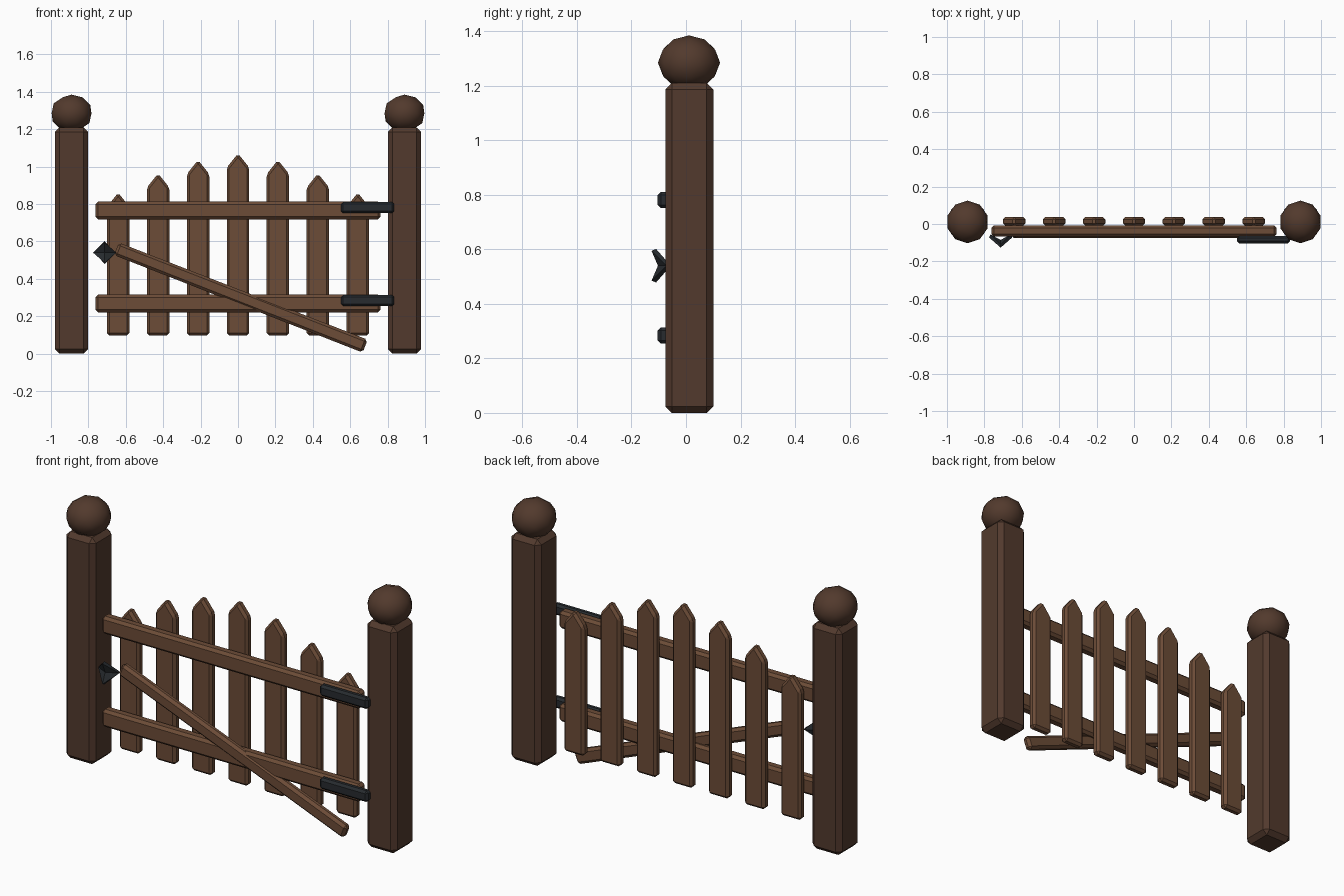
import bpy, bmesh, math
from mathutils import Vector

if "Cube" in bpy.data.objects:
    bpy.data.objects.remove(bpy.data.objects["Cube"])


def material(name, rgb):
    m = bpy.data.materials.new(name)
    m.diffuse_color = (*rgb, 1)
    m.use_nodes = True
    m.node_tree.nodes["Principled BSDF"].inputs["Base Color"].default_value = m.diffuse_color
    return m


DARK = material("dark_wood", (0.085, 0.042, 0.026))
WOOD = material("wood", (0.15, 0.072, 0.038))
IRON = material("iron", (0.02, 0.024, 0.028))


def finish(name, bm, mat):
    bmesh.ops.recalc_face_normals(bm, faces=bm.faces)
    me = bpy.data.meshes.new(name)
    bm.to_mesh(me)
    bm.free()
    me.materials.append(mat)
    ob = bpy.data.objects.new(name, me)
    bpy.context.collection.objects.link(ob)
    return ob


def board(name, outline, y0, y1, bevel, mat):
    """Extrude an x-z outline from y0 to y1 and chamfer its edges."""
    bm = bmesh.new()
    front = [bm.verts.new((x, y0, z)) for x, z in outline]
    back = [bm.verts.new((x, y1, z)) for x, z in outline]
    bm.faces.new(front)
    bm.faces.new(back[::-1])
    n = len(outline)
    for i in range(n):
        j = (i + 1) % n
        bm.faces.new((front[i], back[i], back[j], front[j]))
    ob = finish(name, bm, mat)
    mod = ob.modifiers.new("chamfer", "BEVEL")
    mod.width = bevel
    mod.segments = 1
    mod.limit_method = "ANGLE"
    mod.angle_limit = math.radians(30)
    return ob


def rect(x0, x1, z0, z1):
    return [(x0, z0), (x1, z0), (x1, z1), (x0, z1)]


# posts with ball caps
for side, s in (("left", -1), ("right", 1)):
    cx = 0.89 * s
    board(side + "_post", rect(cx - 0.088, cx + 0.088, 0, 1.21),
          -0.076, 0.1, 0.024, DARK)
    bm = bmesh.new()
    bmesh.ops.create_icosphere(bm, subdivisions=2, radius=1)
    for v in bm.verts:
        v.co = Vector((cx + v.co.x * 0.112, 0.011 + v.co.y * 0.114,
                       1.285 + v.co.z * 0.1))
    for f in bm.faces:
        f.smooth = True
    finish(side + "_post_ball", bm, DARK)

# pointed pickets, tallest in the middle
tops = [1.07, 1.035, 0.963, 0.86]
for i in range(-3, 4):
    x, top = i * 0.2135, tops[abs(i)]
    w = 0.06
    board(f"picket_{i + 4}",
          [(x - w, 0.097), (x + w, 0.097), (x + w, top - 0.075),
           (x, top), (x - w, top - 0.075)], -0.009, 0.038, 0.013, WOOD)

# horizontal rails and strap hinges
for name, z in (("upper", 0.765), ("lower", 0.268)):
    board(name + "_rail", rect(-0.763, 0.763, z - 0.047, z + 0.047),
          -0.067, -0.008, 0.014, WOOD)
    board(name + "_hinge", rect(0.55, 0.835, z - 0.014, z + 0.046),
          -0.104, -0.064, 0.012, IRON)

# diagonal brace
a, b = Vector((-0.65, 0.56)), Vector((0.68, 0.04))
d = (b - a).normalized()
n = Vector((-d.y, d.x))
board("diagonal_brace",
      [a - n * 0.036, b - n * 0.037, b + n * 0.037, a + n * 0.036],
      -0.074, -0.03, 0.014, WOOD)

# folded four-cornered latch: sides bent back, top and bottom bent forward
bm = bmesh.new()
c = Vector((-0.713, -0.094, 0.54))
rim = [c + Vector(p) for p in ((-0.058, 0.03, 0), (0, -0.024, 0.058),
                               (0.058, 0.03, 0), (0, -0.024, -0.058))]
mid = bm.verts.new(c)
vs = [bm.verts.new(p) for p in rim]
for i in range(4):
    bm.faces.new((mid, vs[i], vs[(i + 1) % 4]))
latch = finish("latch", bm, IRON)
mod = latch.modifiers.new("thickness", "SOLIDIFY")
mod.thickness = 0.018
mod.offset = 0
